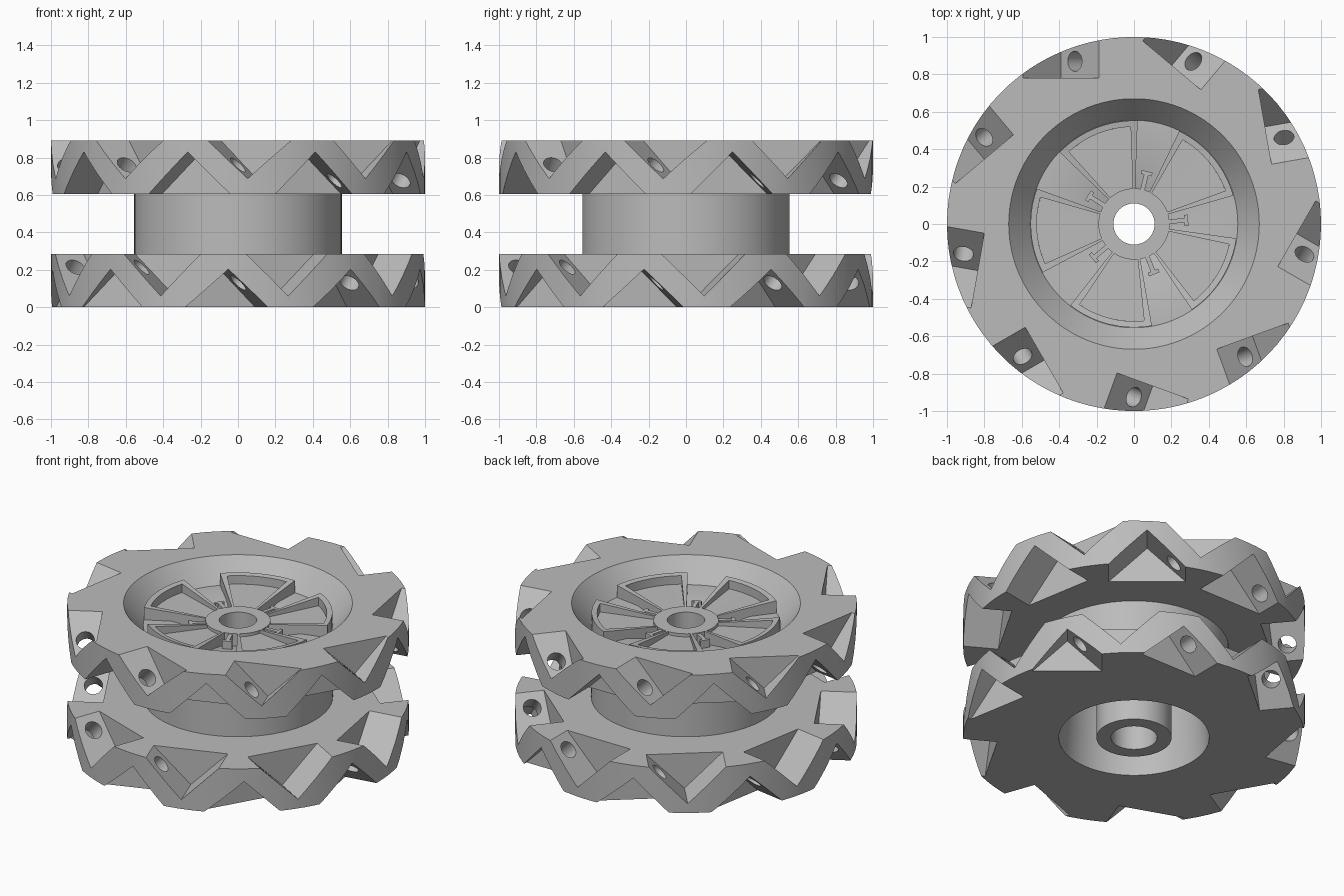
import bpy, bmesh, math
from mathutils import Vector, Matrix

if "Cube" in bpy.data.objects:
    bpy.data.objects.remove(bpy.data.objects["Cube"])

H = 0.89            # total height
ROLLERS = 9
grey = bpy.data.materials.new("wheel_grey")
grey.diffuse_color = (0.5, 0.5, 0.5, 1)
grey.use_nodes = True
grey.node_tree.nodes["Principled BSDF"].inputs["Base Color"].default_value = grey.diffuse_color


def finish(bm, name):
    bmesh.ops.recalc_face_normals(bm, faces=bm.faces)
    me = bpy.data.meshes.new(name)
    bm.to_mesh(me)
    bm.free()
    ob = bpy.data.objects.new(name, me)
    bpy.context.collection.objects.link(ob)
    me.materials.append(grey)
    return ob


def smooth(ob):
    bpy.ops.object.select_all(action='DESELECT')
    ob.select_set(True)
    bpy.context.view_layer.objects.active = ob
    bpy.ops.object.shade_smooth_by_angle(angle=math.radians(25))


def lathe(profile, n, name):
    bm = bmesh.new()
    rings = []
    for i in range(n):
        a = 2 * math.pi * i / n
        rings.append([bm.verts.new((r * math.cos(a), r * math.sin(a), z)) for r, z in profile])
    m = len(profile)
    for i in range(n):
        p, q = rings[i], rings[(i + 1) % n]
        for j in range(m):
            k = (j + 1) % m
            bm.faces.new((p[j], q[j], q[k], p[k]))
    return finish(bm, name)


def hexa(bm, v):
    # eight corners, index bits = (a, b, c)
    v = [bm.verts.new(p) for p in v]
    for f in ((0, 1, 3, 2), (4, 6, 7, 5), (0, 4, 5, 1), (2, 3, 7, 6), (0, 2, 6, 4), (1, 5, 7, 3)):
        bm.faces.new([v[i] for i in f])


# Roller frame: s along the 45 degree roller axis, u across it, d outward
def frame(phi):
    r = Vector((math.cos(phi), math.sin(phi), 0))
    t = Vector((-math.sin(phi), math.cos(phi), 0))
    z = Vector((0, 0, 1))
    return (t + z) / math.sqrt(2), (z - t) / math.sqrt(2), r


def block(bm, phi, s0, s1, u0, u1, d0=0.78, d1=1.15):
    S, U, R = frame(phi)
    c = Vector((0, 0, H / 2))
    hexa(bm, [c + S * s + U * u + R * d for s in (s0, s1) for u in (u0, u1) for d in (d0, d1)])


# Wheel body: two rims, hub drum, top bowl, hollow underside, centre boss
body = lathe([(0.11, 0.78), (0.19, 0.78), (0.19, 0.70), (0.39, 0.75), (0.555, 0.75),
              (0.67, H), (1, H), (1, 0.605), (0.555, 0.605), (0.555, 0.285), (1, 0.285),
              (1, 0), (0.44, 0), (0.40, 0.6), (0.22, 0.6), (0.22, 0),
              (0.135, 0), (0.135, 0.25), (0.11, 0.25)], 90, "wheel_body")

# Cutters: roller pockets, outer V notches, axle holes
pockets, notches, holes = bmesh.new(), bmesh.new(), bmesh.new()
for i in range(ROLLERS):
    phi = math.radians(90 + i * 360 / ROLLERS)
    block(pockets, phi, -0.327, 0.327, -0.218, 0.218)
    block(notches, phi, 0.447, 0.95, -0.105, 0.42)
    block(notches, phi, -0.95, -0.447, -0.42, 0.105)
    S, U, R = frame(phi)
    for sign in (-1, 1):
        rot = Matrix((U, R, S)).transposed().to_4x4()
        pos = Vector((0, 0, H / 2)) + R * 0.87 + S * 0.387 * sign
        bmesh.ops.create_cone(holes, cap_ends=True, segments=20, radius1=0.054, radius2=0.054,
                              depth=0.2, matrix=Matrix.Translation(pos) @ rot)
for bm, name in ((pockets, "pocket_cutter"), (notches, "notch_cutter"), (holes, "hole_cutter")):
    cutter = finish(bm, name)
    cutter.hide_render = True
    mod = body.modifiers.new(name, 'BOOLEAN')
    mod.operation = 'DIFFERENCE'
    mod.solver = 'EXACT'
    mod.use_self = True
    mod.object = cutter
    bpy.context.view_layer.objects.active = body
    bpy.ops.object.modifier_apply(modifier=name)
    bpy.data.objects.remove(cutter)
smooth(body)


# Sector solid with a sloping top, angles in degrees
def sector(bm, r0, r1, a0, a1, zb, z0, z1, n=1):
    rows = []
    for i in range(n + 1):
        a = math.radians(a0 + (a1 - a0) * i / n)
        rows.append([bm.verts.new((r * math.cos(a), r * math.sin(a), z))
                     for r, z in ((r0, zb), (r1, zb), (r1, z1), (r0, z0))])
    for p, q in zip(rows, rows[1:]):
        for j in range(4):
            k = (j + 1) % 4
            bm.faces.new((p[j], q[j], q[k], p[k]))
    bm.faces.new(rows[0])
    bm.faces.new(rows[-1][::-1])


# Five raised spokes: two side walls, an outer wall and a sunken floor
spokes, ribs = bmesh.new(), bmesh.new()
for i in range(5):
    c = 112 + 72 * i
    sector(spokes, 0.185, 0.52, c - 24, c - 20, 0.66, 0.78, 0.825)
    sector(spokes, 0.185, 0.52, c + 20, c + 24, 0.66, 0.78, 0.825)
    sector(spokes, 0.52, 0.553, c - 24, c + 24, 0.66, 0.825, 0.83, 10)
    sector(spokes, 0.185, 0.52, c - 20, c + 20, 0.66, 0.76, 0.77, 8)
    # Small T-shaped rib in each gap
    g = math.radians(c + 36)
    R, T = Vector((math.cos(g), math.sin(g), 0)), Vector((-math.sin(g), math.cos(g), 0))
    for d0, d1, w in ((0.18, 0.27, 0.012), (0.27, 0.29, 0.03)):
        hexa(ribs, [R * d + T * t + Vector((0, 0, z))
                    for d in (d0, d1) for t in (-w, w) for z in (0.66, 0.775)])
smooth(finish(spokes, "spokes"))
finish(ribs, "gap_ribs")
